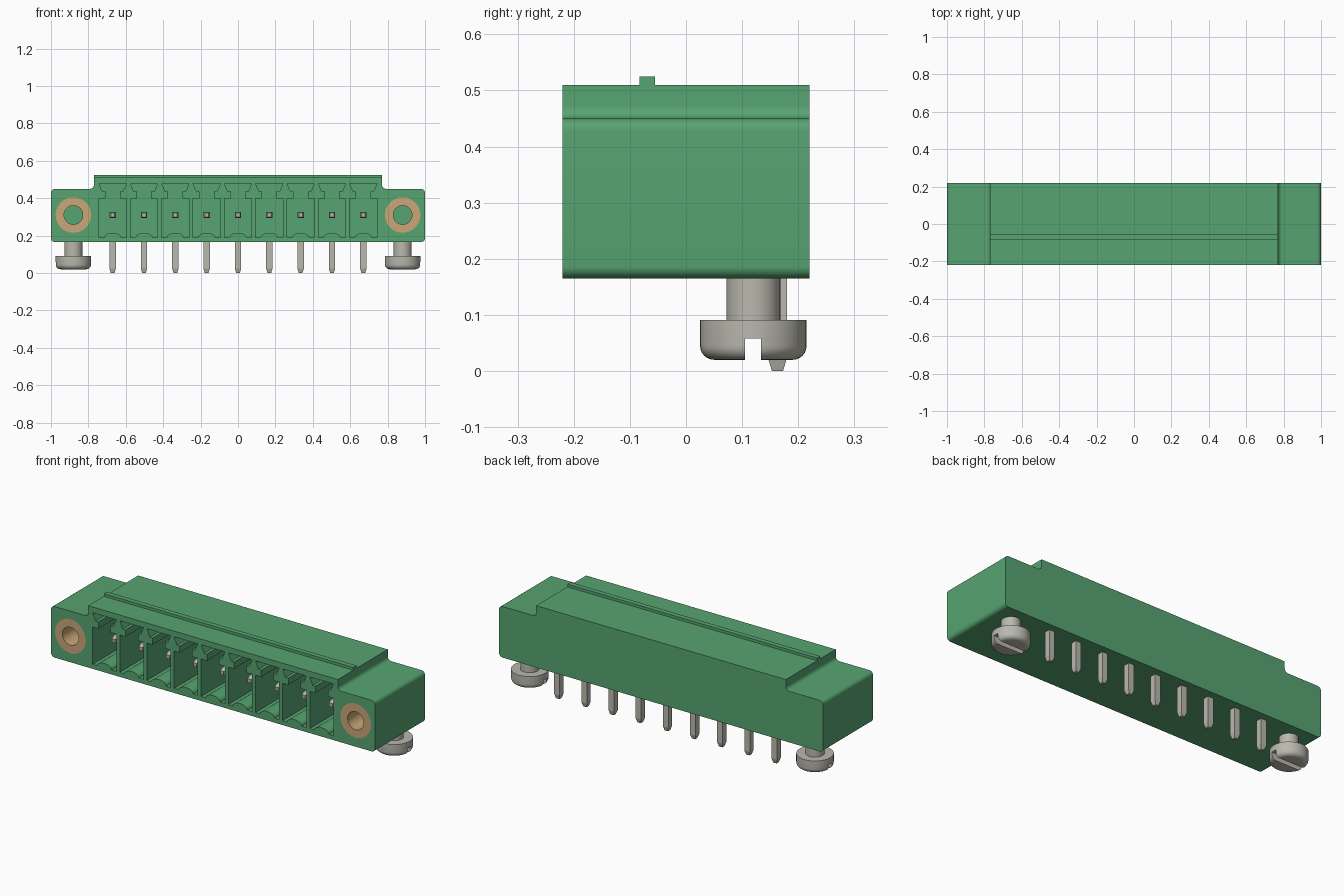
import bpy, bmesh, math
from mathutils import Matrix, Vector

if "Cube" in bpy.data.objects:
    bpy.data.objects.remove(bpy.data.objects["Cube"])


def material(name, rgb):
    m = bpy.data.materials.new(name)
    m.use_nodes = True
    m.diffuse_color = (*rgb, 1)
    bsdf = next(n for n in m.node_tree.nodes if n.type == 'BSDF_PRINCIPLED')
    bsdf.inputs["Base Color"].default_value = (*rgb, 1)
    return m


GREEN = material("green plastic", (0.095, 0.37, 0.165))
BRASS = material("brass", (0.58, 0.39, 0.19))
STEEL = material("tinned metal", (0.49, 0.48, 0.42))

FRONT, BACK = -0.22, 0.22
BASE, TOP = 0.165, 0.51
PITCH = 0.1675
AXIS_Z = 0.31
SCREW_X, SCREW_Y = 0.88, 0.12


def finish(name, bm, mat, smooth=False):
    bmesh.ops.recalc_face_normals(bm, faces=bm.faces)
    mesh = bpy.data.meshes.new(name)
    bm.to_mesh(mesh)
    bm.free()
    mesh.materials.append(mat)
    ob = bpy.data.objects.new(name, mesh)
    bpy.context.collection.objects.link(ob)
    if smooth:
        smooth_sharp(ob)
    return ob


def activate(ob):
    bpy.ops.object.select_all(action='DESELECT')
    ob.select_set(True)
    bpy.context.view_layer.objects.active = ob


def smooth_sharp(ob):
    activate(ob)
    bpy.ops.object.shade_smooth_by_angle(angle=math.radians(35))


def add_prism(bm, points, y0, y1):
    """Extrude an x-z outline from y0 to y1."""
    face = bm.faces.new([bm.verts.new((x, y0, z)) for x, z in points])
    new = bmesh.ops.extrude_face_region(bm, geom=[face])["geom"]
    verts = [v for v in new if isinstance(v, bmesh.types.BMVert)]
    bmesh.ops.translate(bm, verts=verts, vec=(0, y1 - y0, 0))


def add_box(bm, lo, hi):
    add_prism(bm, [(lo[0], lo[2]), (hi[0], lo[2]), (hi[0], hi[2]), (lo[0], hi[2])], lo[1], hi[1])


def add_lathe(bm, profile, matrix, steps=40, closed=False):
    """Revolve an (r, z) profile about z, then place it."""
    verts = [bm.verts.new((r, 0, z)) for r, z in profile]
    pairs = list(zip(verts, verts[1:] + verts[:1])) if closed else list(zip(verts, verts[1:]))
    edges = [bm.edges.new(p) for p in pairs]
    out = bmesh.ops.spin(bm, geom=verts + edges, cent=(0, 0, 0), axis=(0, 0, 1),
                         angle=math.tau, steps=steps, use_duplicate=False)
    new = list({v for f in bm.faces for v in f.verts} | set(verts))
    bmesh.ops.remove_doubles(bm, verts=new, dist=1e-5)
    bmesh.ops.transform(bm, verts=bm.verts, matrix=matrix)


def arc(cx, cz, r, start, end, n=6):
    angles = [math.radians(start + (end - start) * i / n) for i in range(n + 1)]
    return [(cx + r * math.cos(a), cz + r * math.sin(a)) for a in angles]


def mirrored(half):
    return half + [(-x, z) for x, z in reversed(half)]


def cut(target, cutter):
    cutter.hide_render = True
    mod = target.modifiers.new("cut", 'BOOLEAN')
    mod.operation, mod.solver, mod.object = 'DIFFERENCE', 'EXACT', cutter
    activate(target)
    bpy.ops.object.modifier_apply(modifier=mod.name)
    bpy.data.objects.remove(cutter)


# Housing: stepped, rounded section
r = 0.022
half = arc(1 - r, BASE + r, r, -90, 0) + arc(1 - r, 0.45 - r, r, 0, 90)
half += arc(0.77 + r, 0.45 + r, r, 270, 180) + [(0.77, TOP)]
bm = bmesh.new()
add_prism(bm, mirrored(half), FRONT, BACK)
housing = finish("housing", bm, GREEN)

# Contact chambers: keyed opening with an arched floor
chamber = [(0.045 * math.cos(t), 0.19 + 0.025 * math.sin(t))
           for t in (math.pi / 2 * (1 - i / 6) for i in range(1, 7))]
chamber += [(0.073, 0.19), (0.073, 0.398), (0.038, 0.398), (0.038, 0.436),
            (0.055, 0.436), (0.073, 0.478)]
centres = [PITCH * (i - 4) for i in range(9)]
bm = bmesh.new()
for cx in centres:
    add_prism(bm, [(cx + x, z) for x, z in mirrored(chamber)], FRONT - 0.05, 0.1)
cut(housing, finish("chamber_cutter", bm, GREEN))

# Flange bores and brass inserts
turn = Matrix.Rotation(math.radians(-90), 4, 'X')
BORE, DEPTH = 0.095, 0.26
for side, sx in (("left", 1), ("right", -1)):
    bm = bmesh.new()
    place = Matrix.Translation((sx * SCREW_X, FRONT, AXIS_Z)) @ turn
    add_lathe(bm, [(0, -0.05), (BORE, -0.05), (BORE, DEPTH), (0, DEPTH)], place)
    cut(housing, finish("bore_cutter", bm, GREEN))
    bm = bmesh.new()
    add_lathe(bm, [(0.05, 0), (BORE, 0), (BORE, DEPTH), (0.05, DEPTH)], place, closed=True)
    finish(side + "_threaded_insert", bm, BRASS, True)
smooth_sharp(housing)

# Locking rib along the top
bm = bmesh.new()
add_box(bm, (-0.77, -0.083, TOP - 0.005), (0.77, -0.055, 0.525))
finish("locking_rib", bm, GREEN)


# Bent contact pins with tapered ends
def add_bar(bm, start, end, w=0.017, tip=0.01, taper=0.024):
    """Square bar from a tapered start to a blunt end."""
    start, end = Vector(start), Vector(end)
    d = (end - start).normalized()
    u = Vector((1, 0, 0))
    v = d.cross(u)
    rings = []
    for centre, s in ((start, tip), (start + d * taper, w), (end, w)):
        rings.append([bm.verts.new(centre + u * a * s + v * b * s)
                      for a, b in ((-1, -1), (1, -1), (1, 1), (-1, 1))])
    bm.faces.new(rings[0])
    bm.faces.new(rings[-1])
    for lower, upper in zip(rings, rings[1:]):
        for i in range(4):
            j = (i + 1) % 4
            bm.faces.new((lower[i], lower[j], upper[j], upper[i]))


PIN_Y = 0.163
for i, cx in enumerate(centres):
    bm = bmesh.new()
    add_bar(bm, (cx, PIN_Y, 0), (cx, PIN_Y, AXIS_Z + 0.017))
    add_bar(bm, (cx, -0.14, AXIS_Z), (cx, PIN_Y - 0.017, AXIS_Z))
    finish(f"contact_pin_{i + 1}", bm, STEEL)

# Slotted flange screws
profile = [(0, 0.02)] + arc(0.07, 0.045, 0.025, -90, 0)
profile += [(0.095, 0.091), (0.048, 0.091), (0.048, 0.17), (0, 0.17)]
for side, sx in (("left", 1), ("right", -1)):
    bm = bmesh.new()
    add_lathe(bm, profile, Matrix.Translation((sx * SCREW_X, SCREW_Y, 0)))
    screw = finish(side + "_flange_screw", bm, STEEL)
    bm = bmesh.new()
    add_box(bm, (sx * SCREW_X - 0.15, 0.105, -0.02), (sx * SCREW_X + 0.15, 0.134, 0.058))
    cut(screw, finish("slot_cutter", bm, STEEL))
    smooth_sharp(screw)
